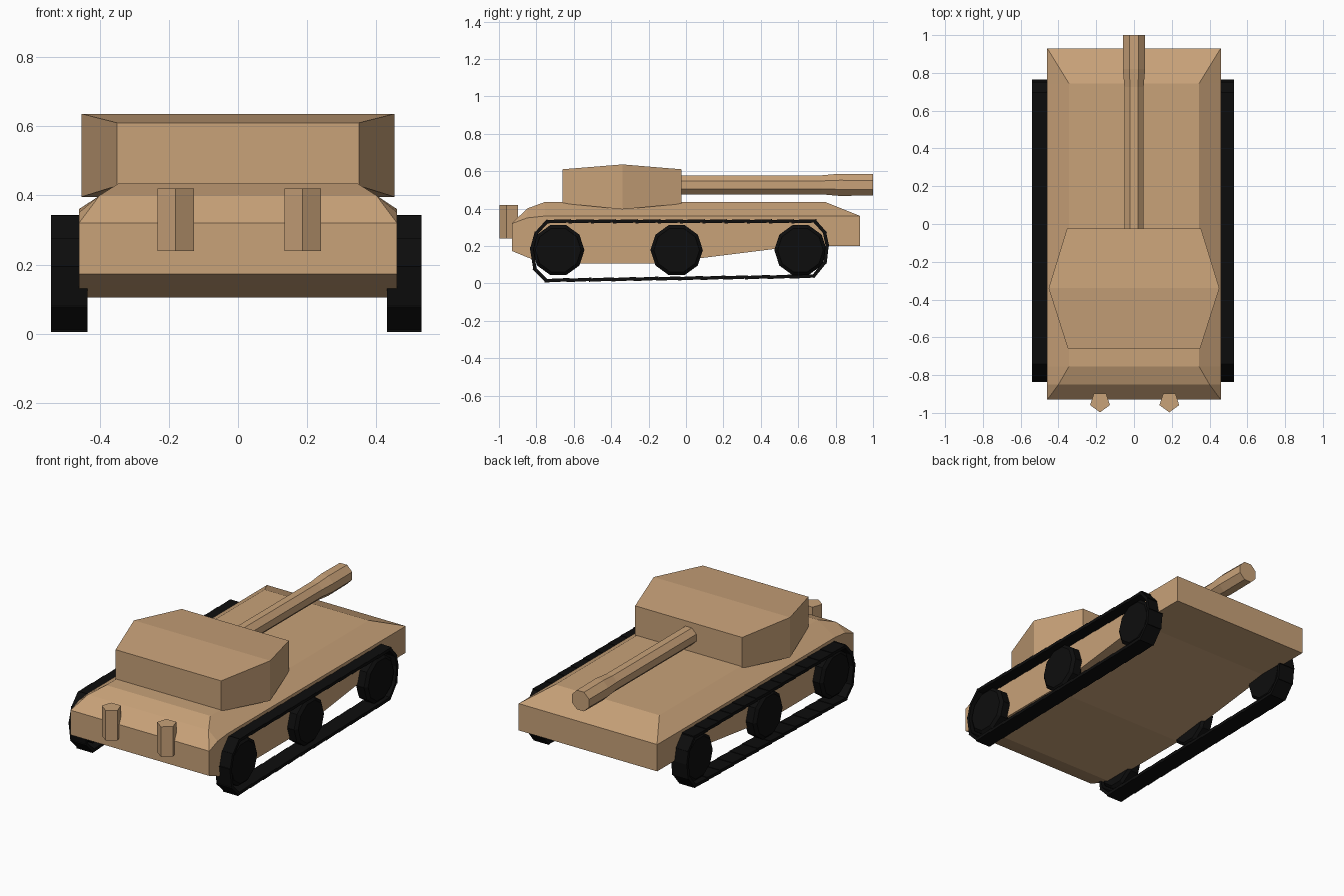
import bpy, bmesh, math
from mathutils import Matrix, Vector

if "Cube" in bpy.data.objects:
    bpy.data.objects.remove(bpy.data.objects["Cube"])


def material(name, rgb):
    m = bpy.data.materials.new(name)
    m.diffuse_color = (*rgb, 1)
    m.use_nodes = True
    m.node_tree.nodes["Principled BSDF"].inputs["Base Color"].default_value = m.diffuse_color
    return m


TAN = material("tan_paint", (0.58, 0.36, 0.19))
BLACK = material("black_rubber", (0.004, 0.004, 0.004))


def finish(name, bm, mat):
    bmesh.ops.remove_doubles(bm, verts=bm.verts, dist=1e-5)
    bmesh.ops.recalc_face_normals(bm, faces=bm.faces)
    me = bpy.data.meshes.new(name)
    bm.to_mesh(me)
    bm.free()
    me.materials.append(mat)
    ob = bpy.data.objects.new(name, me)
    bpy.context.collection.objects.link(ob)
    return ob


def loft(name, rings, mat):
    """Skin equal-length rings of points and cap both ends."""
    bm = bmesh.new()
    rows = [[bm.verts.new(p) for p in r] for r in rings]
    n = len(rows[0])
    for a, b in zip(rows, rows[1:]):
        for i in range(n):
            j = (i + 1) % n
            bm.faces.new((a[i], a[j], b[j], b[i]))
    bm.faces.new(rows[0])
    bm.faces.new(rows[-1])
    bmesh.ops.dissolve_degenerate(bm, dist=1e-5, edges=bm.edges)
    return finish(name, bm, mat)


def ngon_ring(axis, centre, r, n, start):
    """Regular polygon around the x, y or z axis."""
    pts = []
    for i in range(n):
        a = start + math.tau * i / n
        u, v = r * math.cos(a), r * math.sin(a)
        off = {"x": (0, u, v), "y": (u, 0, v), "z": (u, v, 0)}[axis]
        pts.append(Vector(centre) + Vector(off))
    return pts


# Hull: sections of y, bottom z, shoulder z, top half width, top z
W = 0.46
sections = [(-0.93, 0.173, 0.32, 0.459, 0.321), (-0.85, 0.14, 0.35, 0.40, 0.40),
            (-0.755, 0.105, 0.36, 0.345, 0.435), (-0.16, 0.105, 0.36, 0.345, 0.435),
            (0.60, 0.20, 0.36, 0.345, 0.435), (0.745, 0.20, 0.36, 0.345, 0.435),
            (0.93, 0.20, 0.36, 0.459, 0.361)]
loft("hull", [[(-W, y, b), (-W, y, s), (-x, y, t), (x, y, t), (W, y, s), (W, y, b)]
              for y, b, s, x, t in sections], TAN)

# Turret: widest and tallest along its middle ridge
loft("turret", [[(-x, y, b), (-x, y, t), (x, y, t), (x, y, b)] for y, x, b, t in
                [(-0.66, 0.35, 0.428, 0.61), (-0.34, 0.452, 0.396, 0.636),
                 (-0.025, 0.355, 0.425, 0.61)]], TAN)

# Gun barrel with thicker muzzle
loft("gun_barrel", [ngon_ring("y", (0, y, 0.527), r, 8, math.pi / 8) for y, r in
                    [(-0.08, 0.055), (0.725, 0.055), (0.82, 0.064), (1.0, 0.062)]], TAN)

# Exhaust stacks: five-sided posts
for x in (-0.18, 0.187):
    loft("exhaust_stack", [ngon_ring("z", (x, -0.942, z), 0.055, 5, -math.pi / 2)
                           for z in (0.24, 0.42)], TAN)

# Track path in (y, z)
PATH = [(-0.74, 0.332), (0.69, 0.332), (0.742, 0.27), (0.755, 0.20), (0.742, 0.11),
        (0.68, 0.038), (-0.75, 0.016), (-0.81, 0.08), (-0.824, 0.19), (-0.80, 0.27)]

for side, inner, outer in ((-1, 0.435, 0.54), (1, 0.43, 0.53)):
    label = "left" if side < 0 else "right"
    # Wheels: ten-sided discs
    for y in (-0.683, -0.05, 0.612):
        loft(label + "_wheel", [ngon_ring("x", (side * x, y, 0.178), r, 10, 0) for x, r in
                                [(0.44, 0.125), (0.455, 0.14), (0.505, 0.14), (0.52, 0.122)]], BLACK)
    # Track: overlapping, slightly tilted plates
    bm = bmesh.new()
    for (y0, z0), (y1, z1) in zip(PATH, PATH[1:] + PATH[:1]):
        length = math.hypot(y1 - y0, z1 - z0)
        n = max(1, round(length / 0.12))
        ang = math.atan2(z1 - z0, y1 - y0) + 0.03
        for i in range(n):
            f = (i + 0.5) / n
            pos = Vector((side * (inner + outer) / 2, y0 + (y1 - y0) * f, z0 + (z1 - z0) * f))
            bmesh.ops.create_cube(bm, size=1, matrix=Matrix.Translation(pos)
                                  @ Matrix.Rotation(ang, 4, "X")
                                  @ Matrix.Diagonal((outer - inner, length / n * 1.12, 0.018, 1)))
    finish(label + "_track", bm, BLACK)
